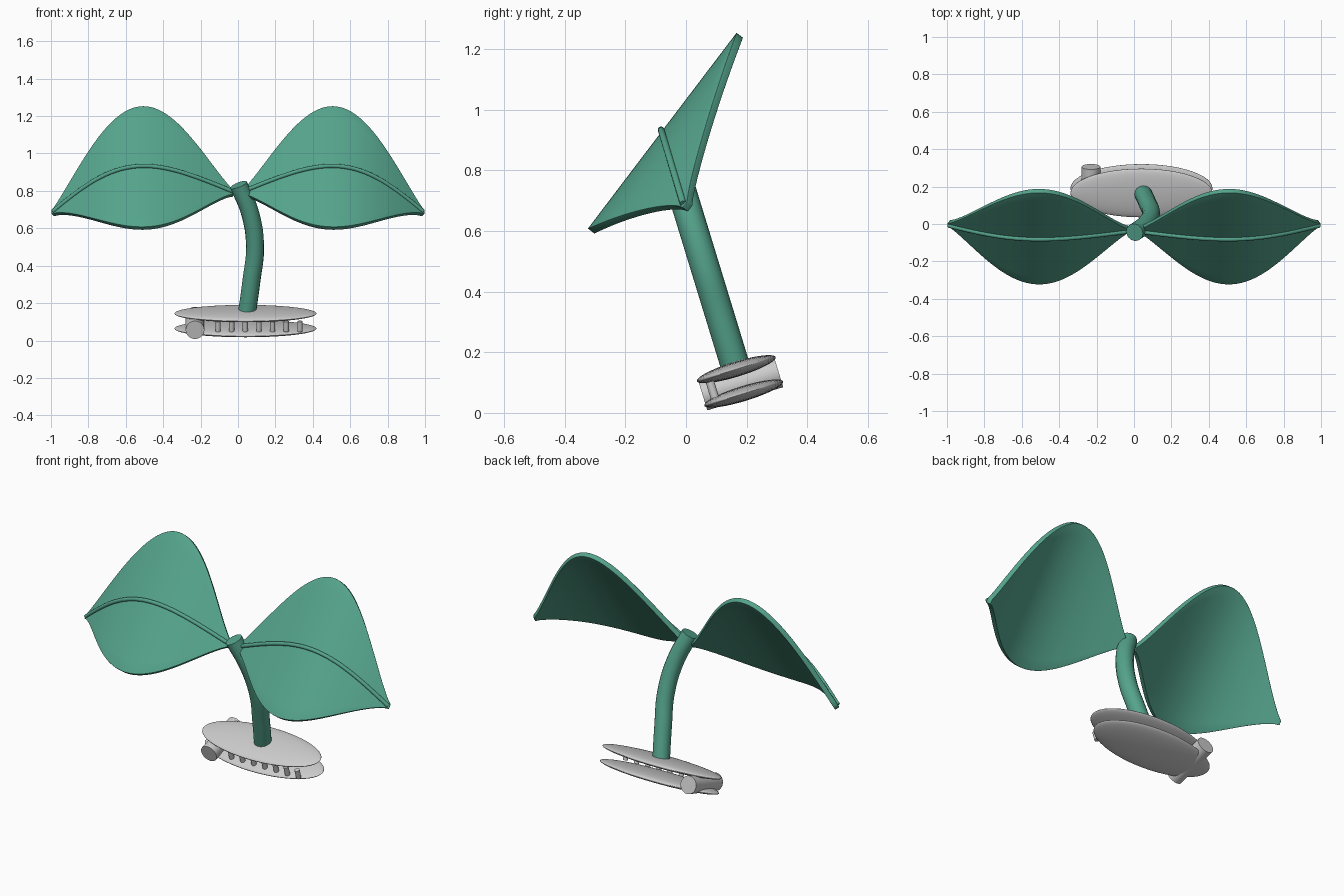
import bpy, math
from mathutils import Matrix, Vector

if "Cube" in bpy.data.objects:
    bpy.data.objects.remove(bpy.data.objects["Cube"])

# everything leans back around x by 17 degrees, origin between the two clip plates
LEAN = Matrix.Translation((0, 0.178, 0.104)) @ Matrix.Rotation(math.radians(17), 4, 'X')
green = bpy.data.materials.new("leaf_green")
green.diffuse_color = (0.09, 0.37, 0.26, 1)
green.use_nodes = True
green.node_tree.nodes["Principled BSDF"].inputs["Base Color"].default_value = green.diffuse_color


def place(name, loc, rot_x=0, scale=(1, 1, 1)):
    o = bpy.context.object
    o.name = name
    o.matrix_world = (LEAN @ Matrix.Translation(loc) @ Matrix.Rotation(rot_x, 4, 'X')
                      @ Matrix.Diagonal((*scale, 1)))
    bpy.ops.object.shade_smooth_by_angle(angle=math.radians(40))
    return o


def tube(name, pts, radius, mat):
    cu = bpy.data.curves.new(name, 'CURVE')
    cu.dimensions = '3D'
    cu.bevel_depth = radius
    cu.bevel_resolution = 6
    cu.use_fill_caps = True
    cu.resolution_u = 8
    sp = cu.splines.new('BEZIER')
    sp.bezier_points.add(len(pts) - 1)
    for b, p in zip(sp.bezier_points, pts):
        b.co = p
        b.handle_left_type = b.handle_right_type = 'AUTO'
    cu.materials.append(mat)
    o = bpy.data.objects.new(name, cu)
    bpy.context.collection.objects.link(o)
    bpy.ops.object.select_all(action='DESELECT')
    o.select_set(True)
    bpy.context.view_layer.objects.active = o
    bpy.ops.object.convert(target='MESH')
    o = bpy.context.object
    bpy.ops.object.shade_smooth_by_angle(angle=math.radians(40))
    return o


# clip: two flattened plates
for name, z in (("lower_plate", -0.042), ("upper_plate", 0.042)):
    bpy.ops.mesh.primitive_uv_sphere_add(segments=48, ring_count=24, radius=1)
    place(name, (0.04, 0, z), 0, (0.38, 0.136, 0.025))

# clip: hinge barrel
bpy.ops.mesh.primitive_cylinder_add(vertices=32, radius=0.05, depth=0.262)
place("hinge", (-0.23, 0, -0.01), math.pi / 2)

# clip: row of teeth
for i in range(7):
    bpy.ops.mesh.primitive_cylinder_add(vertices=16, radius=0.014, depth=0.055)
    place(f"tooth_{i + 1}", (-0.107 + 0.073 * i, -0.095, 0))

# stem, bending sideways in the leaning plane
path = [(0.047, 0.14), (0.072, 0.32), (0.091, 0.5), (0.065, 0.68), (0.003, 0.832)]
tube("stem", [LEAN @ Vector((x, 0, (z - 0.104) / 0.956)) for x, z in path], 0.048, green)

# leaf: arched sheet ruled along a slanted direction
ACROSS = Vector((0, 0.605, 0.797))
FACING = Vector((0, -0.797, 0.605))


def midline(t):
    z = 0.785 - 0.105 * t + 0.19 * math.sin(math.pi * t) - 0.015 * math.sin(2 * math.pi * t)
    return Vector((0.025 + 0.965 * t, -0.037 - (z - 0.82) * 0.3, z))


def leaf(side, s):
    n, m = 48, 12
    flip = Matrix.Diagonal((s, 1, 1))
    verts, faces = [], []
    for i in range(n + 1):
        t = i / n
        w = 0.012 + 0.393 * max(math.sin(math.pi * t), 0) ** 1.22
        for j in range(m + 1):
            verts.append(flip @ (midline(t) + ACROSS * w * (2 * j / m - 1)))
    for i in range(n):
        for j in range(m):
            a = i * (m + 1) + j
            f = (a, a + m + 1, a + m + 2, a + 1)
            faces.append(f if s > 0 else f[::-1])
    me = bpy.data.meshes.new(side + "_leaf")
    me.from_pydata(verts, [], faces)
    me.materials.append(green)
    o = bpy.data.objects.new(side + "_leaf", me)
    bpy.context.collection.objects.link(o)
    sol = o.modifiers.new("thickness", 'SOLIDIFY')
    sol.thickness = 0.027
    sol.offset = 0
    bev = o.modifiers.new("soft_edge", 'BEVEL')
    bev.width = 0.008
    bev.segments = 3
    bev.limit_method = 'ANGLE'
    bev.angle_limit = math.radians(50)
    for p in me.polygons:
        p.use_smooth = True
    # raised rib on the front face
    tube(side + "_leaf_rib",
         [flip @ (midline(k / 12) + FACING * 0.018) for k in range(13)], 0.011, green)


leaf("right", 1)
leaf("left", -1)
